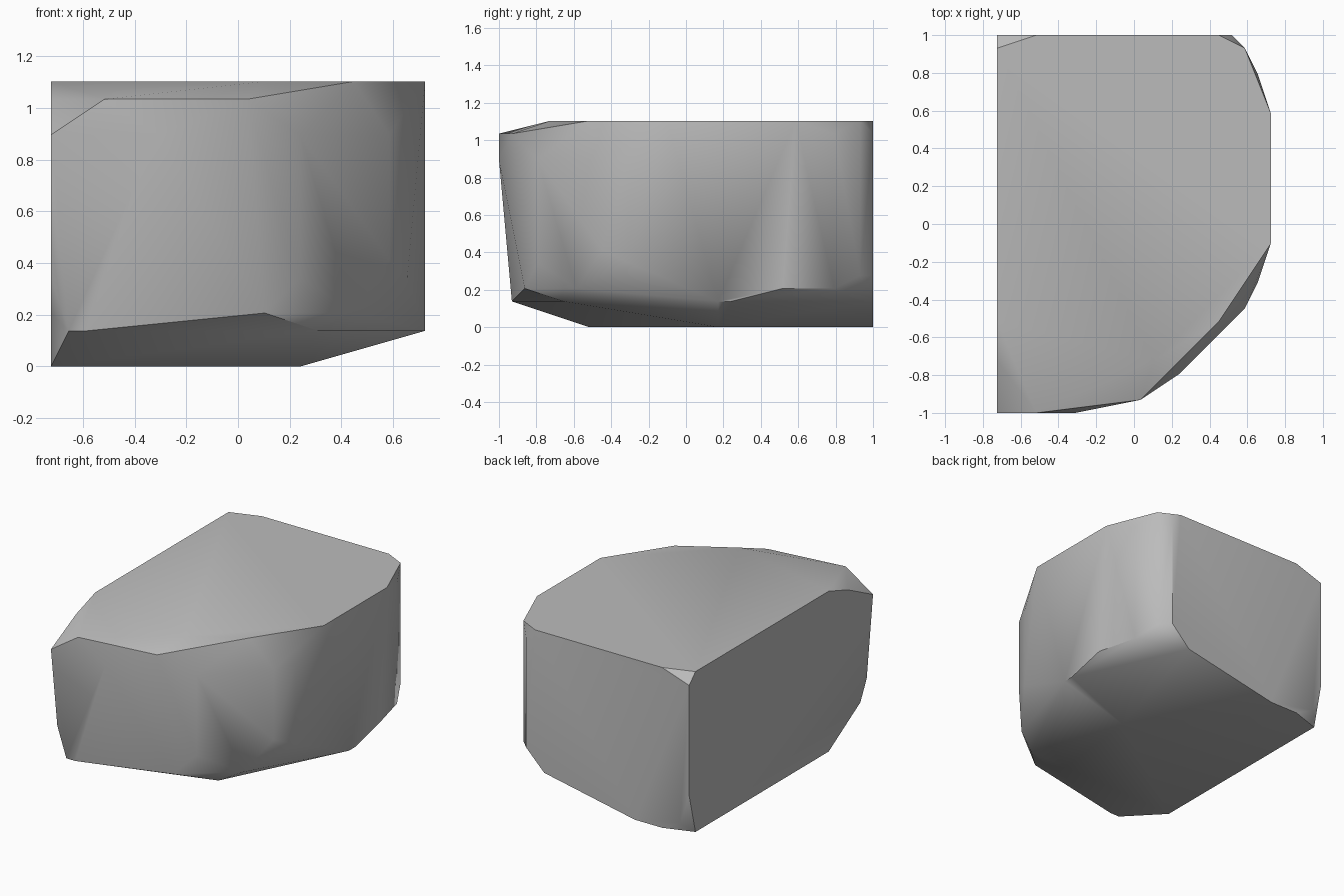
import bpy
import bmesh
import math

# Remove the default object
default_cube = bpy.data.objects.get("Cube")
if default_cube:
    bpy.data.objects.remove(default_cube, do_unlink=True)

# The block is shaped on a whole-number lattice, longest side in y
WIDTH, DEPTH = 21, 29
CELL = 2 / DEPTH

# Corner positions (x, y) of the rounded block, grouped by lattice height
underside = {
    0: [(0, 7), (0, 28), (3, 29), (6, 29), (14, 17)],
    1: [(1, 29)],
    2: [(1, 1), (2, 1), (15, 5), (21, 17), (21, 18), (16, 29)],
    3: [(0, 2), (12, 2), (17, 6), (21, 22), (20, 26)],
}
walls = {
    4: [(0, 29), (18, 29), (19, 28)],
    5: [(0, 1), (14, 3), (20, 10)],
    6: [(19, 8)],
    13: [(0, 0), (6, 0), (14, 3), (19, 8), (20, 10)],
}
crown = {
    15: [(0, 4), (3, 0), (11, 1), (0, 29), (18, 29), (20, 26)],
    16: [(0, 7), (12, 4), (15, 6), (17, 7), (21, 13), (21, 23),
         (19, 28), (17, 29), (3, 29), (0, 28)],
}


def make_material(name, colour):
    material = bpy.data.materials.new(name)
    material.use_nodes = True
    material.diffuse_color = colour
    shader = material.node_tree.nodes["Principled BSDF"]
    shader.inputs["Base Color"].default_value = colour
    return material


def add_corners(bm, levels):
    for height, corners in levels.items():
        for x, y in corners:
            bm.verts.new(((x - WIDTH / 2) * CELL,
                          (y - DEPTH / 2) * CELL,
                          height * CELL))


# Wrap a convex skin around the corners and merge the flat sides
bm = bmesh.new()
for levels in (underside, walls, crown):
    add_corners(bm, levels)
hull = bmesh.ops.convex_hull(bm, input=bm.verts[:])
loose = [v for v in bm.verts if not v.link_faces]
bmesh.ops.delete(bm, geom=loose, context="VERTS")
bmesh.ops.dissolve_limit(bm, angle_limit=math.radians(0.5),
                         verts=bm.verts[:], edges=bm.edges[:])
bmesh.ops.recalc_face_normals(bm, faces=bm.faces[:])

mesh = bpy.data.meshes.new("rounded_block")
bm.to_mesh(mesh)
bm.free()
mesh.materials.append(make_material("plain grey", (0.5, 0.5, 0.5, 1)))
block = bpy.data.objects.new("rounded_block", mesh)
bpy.context.collection.objects.link(block)

# Soft shading over the gentle bevels, crisp at the flat sides
bpy.ops.object.select_all(action="DESELECT")
block.select_set(True)
bpy.context.view_layer.objects.active = block
bpy.ops.object.shade_smooth_by_angle(angle=math.radians(40))
